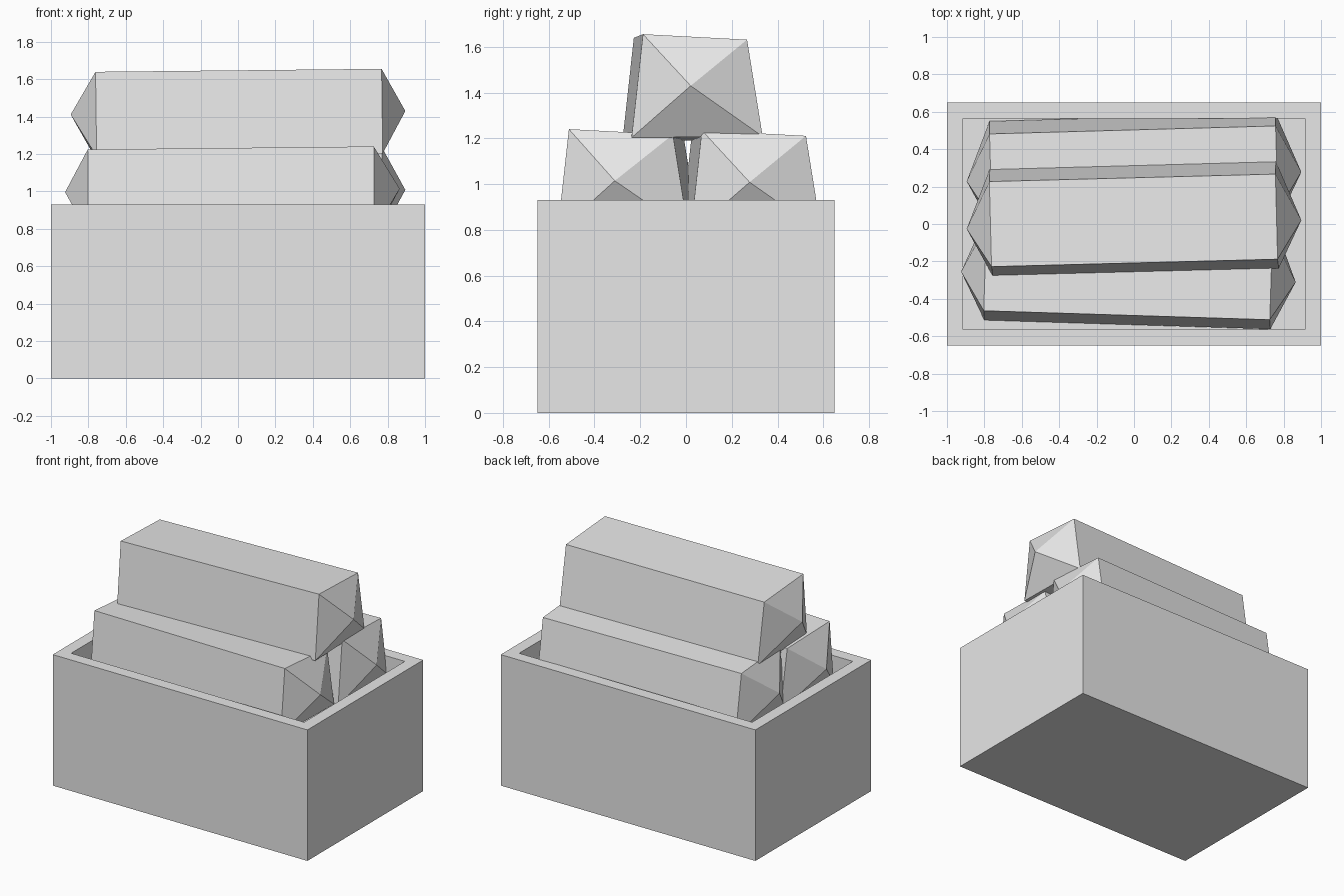
import bpy
import bmesh
from math import radians

cube = bpy.data.objects.get("Cube")
if cube:
    bpy.data.objects.remove(cube, do_unlink=True)

grey = bpy.data.materials.new("light_grey")
grey.use_nodes = True
grey.diffuse_color = (0.8, 0.8, 0.8, 1)
for node in grey.node_tree.nodes:
    if node.type == 'BSDF_PRINCIPLED':
        node.inputs["Base Color"].default_value = (0.8, 0.8, 0.8, 1)


def add_object(name, bm):
    bmesh.ops.recalc_face_normals(bm, faces=bm.faces[:])
    mesh = bpy.data.meshes.new(name)
    bm.to_mesh(mesh)
    bm.free()
    mesh.materials.append(grey)
    obj = bpy.data.objects.new(name, mesh)
    bpy.context.collection.objects.link(obj)
    return obj


# Crate: a solid block with a recess sunk into its top
HEIGHT, FLOOR = 0.93, 0.77
bm = bmesh.new()
bmesh.ops.create_cube(bm, size=1)
for v in bm.verts:
    v.co = (v.co.x * 2, v.co.y * 1.3, (v.co.z + 0.5) * HEIGHT)
bm.normal_update()
top = max(bm.faces, key=lambda f: f.calc_center_median().z)
bmesh.ops.inset_region(bm, faces=[top], thickness=0.12)
floor = bmesh.ops.extrude_discrete_faces(bm, faces=[top])["faces"][0]
bmesh.ops.translate(bm, verts=floor.verts[:], vec=(0, 0, FLOOR - HEIGHT))
add_object("crate", bm)

# Bars: slightly skewed trapezoid section with a pointed cap at each end
SECTION = [(-0.205, 0.227), (0.25, 0.203), (0.318, -0.22), (-0.255, -0.225)]
HALF_BODY, HALF_TOTAL = 0.765, 0.895


def add_bar(name, location, pitch, yaw):
    bm = bmesh.new()
    rings = []
    for side in (-1, 1):
        ring = [bm.verts.new((side * HALF_BODY, y, z)) for y, z in SECTION]
        tip = bm.verts.new((side * HALF_TOTAL, 0, 0))
        for i in range(4):
            bm.faces.new((ring[i], ring[(i + 1) % 4], tip))
        rings.append(ring)
    a, b = rings
    for i in range(4):
        j = (i + 1) % 4
        bm.faces.new((a[i], a[j], b[j], b[i]))
    obj = add_object(name, bm)
    obj.location = location
    obj.rotation_euler = (0, radians(-pitch), radians(yaw))


add_bar("front_bar", (-0.03, -0.283, 1.005), 0.6, -1.8)
add_bar("back_bar", (0, 0.253, 1.005), 0.2, 1.6)
add_bar("top_bar", (0, -0.003, 1.42), 0.6, 1.5)
